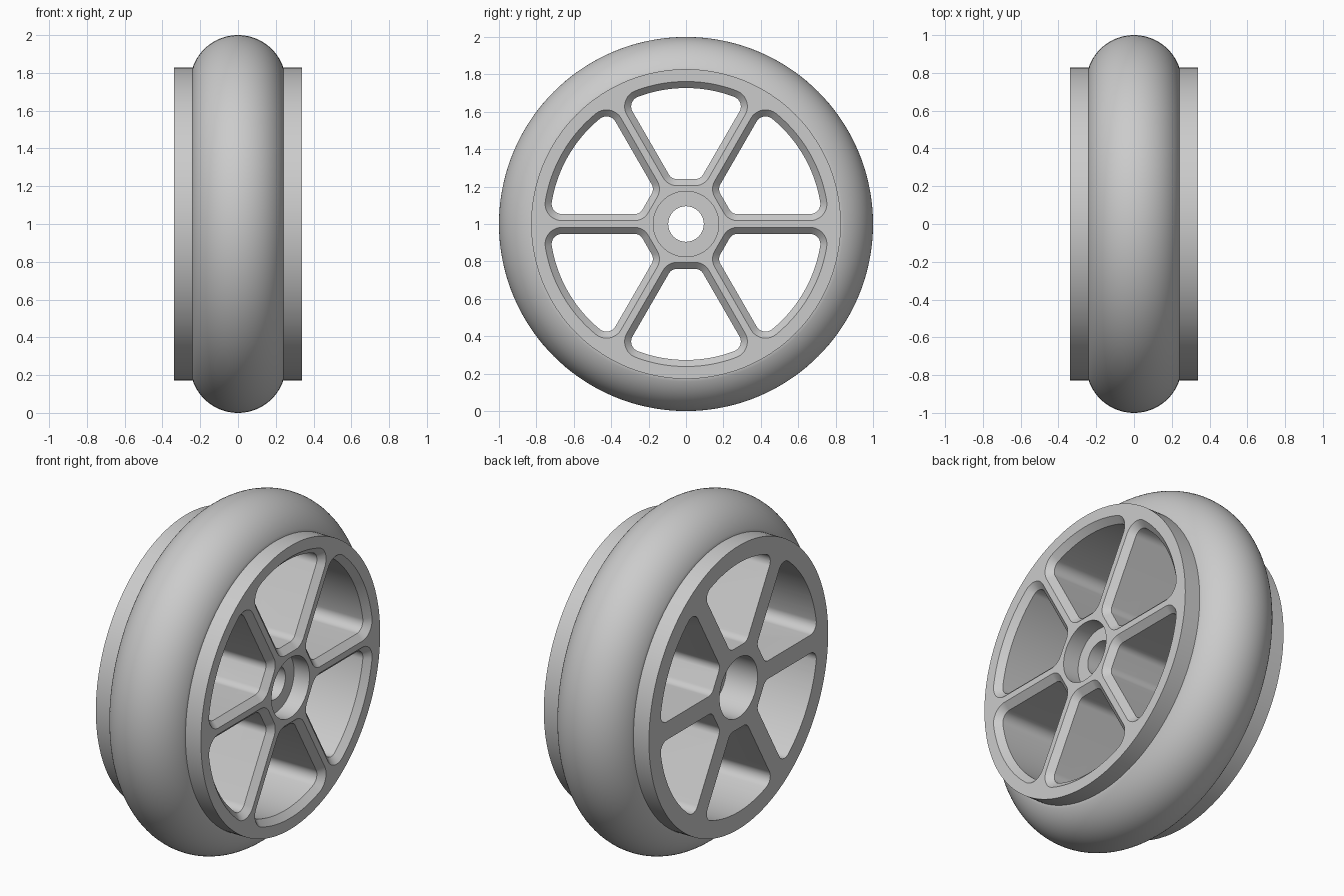
import bpy, bmesh
from math import sin, cos, pi, radians, sqrt, asin, atan2

cube = bpy.data.objects.get("Cube")
if cube:
    bpy.data.objects.remove(cube, do_unlink=True)

AXLE_Z = 1.0
HALF_WIDTH = 0.34
HUB_R = 0.828
CHAMFER = 0.035

grey = bpy.data.materials.new("light_grey")
grey.use_nodes = True
colour = (0.6, 0.6, 0.6, 1)
grey.diffuse_color = colour
grey.node_tree.nodes["Principled BSDF"].inputs["Base Color"].default_value = colour


def finish(name, bm):
    bmesh.ops.recalc_face_normals(bm, faces=bm.faces)
    mesh = bpy.data.meshes.new(name)
    bm.to_mesh(mesh)
    bm.free()
    mesh.materials.append(grey)
    obj = bpy.data.objects.new(name, mesh)
    bpy.context.collection.objects.link(obj)
    obj.location.z = AXLE_Z
    return obj


def bridge(bm, a, b):
    n = len(a)
    for i in range(n):
        j = (i + 1) % n
        bm.faces.new((a[i], a[j], b[j], b[i]))


def revolve(name, profile, steps=144):
    """Spin a closed (x, radius) profile around the axle."""
    bm = bmesh.new()
    rings = []
    for i in range(steps):
        t = 2 * pi * i / steps
        rings.append([bm.verts.new((x, r * cos(t), r * sin(t))) for x, r in profile])
    for i in range(steps):
        bridge(bm, rings[i], rings[(i + 1) % steps])
    return finish(name, bm)


def arc(cx, cy, r, start, end, steps):
    return [(cx + r * cos(start + (end - start) * i / steps),
             cy + r * sin(start + (end - start) * i / steps)) for i in range(steps + 1)]


def pocket_outline(grow):
    """Rounded sector between two spokes, pointing up, grown outward by an offset."""
    spoke, inner, outer, r_in, r_out = 0.053, 0.24, 0.727, 0.05, 0.055
    side = radians(-30)
    # centres of the corner fillets on one side
    cy = inner + r_in
    cx = (cy * 0.5 - spoke - r_in) / cos(side)
    reach = outer - r_out
    tilt = radians(60) + asin((spoke + r_out) / reach)
    half = arc(cx, cy, r_in + grow, -pi / 2, side, 10)
    half += arc(reach * cos(tilt), reach * sin(tilt), r_out + grow, side, tilt, 16)
    half += arc(0, 0, outer + grow, tilt, pi / 2, 14)[1:]
    return half + [(-x, y) for x, y in reversed(half[:-1])]


# Tyre: circular crown meeting the hub just inside its rim
edge, crown = 0.24, 1.0
rise = crown - HUB_R
radius = (edge ** 2 + rise ** 2) / (2 * rise)
span = atan2(edge, HUB_R - (crown - radius))
profile = arc(0, crown - radius, radius, pi / 2 - span, pi / 2 + span, 40)
tyre = revolve("tyre", [(edge, HUB_R - 0.02)] + profile + [(-edge, HUB_R - 0.02)])

# Hub: wide drum with a stepped axle bore
bore, axle = 0.175, 0.095
hub = revolve("spoked_hub", [
    (HALF_WIDTH, bore), (HALF_WIDTH, HUB_R), (-HALF_WIDTH, HUB_R), (-HALF_WIDTH, bore),
    (-0.14, bore), (-0.14, axle), (0.24, axle), (0.24, bore)])

# Six through pockets, chamfered on the left face only
bm = bmesh.new()
sections = [(-HALF_WIDTH - 0.05, 0), (HALF_WIDTH - CHAMFER, 0),
            (HALF_WIDTH + 0.01, CHAMFER + 0.01)]
for k in range(6):
    a = k * pi / 3
    loops = [[bm.verts.new((x, u * cos(a) - v * sin(a), u * sin(a) + v * cos(a)))
              for u, v in pocket_outline(grow)] for x, grow in sections]
    for lower, upper in zip(loops, loops[1:]):
        bridge(bm, lower, upper)
    bm.faces.new(loops[0])
    bm.faces.new(loops[-1])
cutter = finish("pocket_cutter", bm)
cutter.hide_render = True

bpy.context.view_layer.update()
cut = hub.modifiers.new("pockets", 'BOOLEAN')
cut.operation = 'DIFFERENCE'
cut.solver = 'EXACT'
cut.object = cutter
bpy.ops.object.select_all(action='DESELECT')
bpy.context.view_layer.objects.active = hub
hub.select_set(True)
bpy.ops.object.modifier_apply(modifier=cut.name)
bpy.data.objects.remove(cutter, do_unlink=True)

# Smooth curved surfaces, keep crisp edges
tyre.select_set(True)
bpy.ops.object.shade_smooth_by_angle(angle=radians(30))
